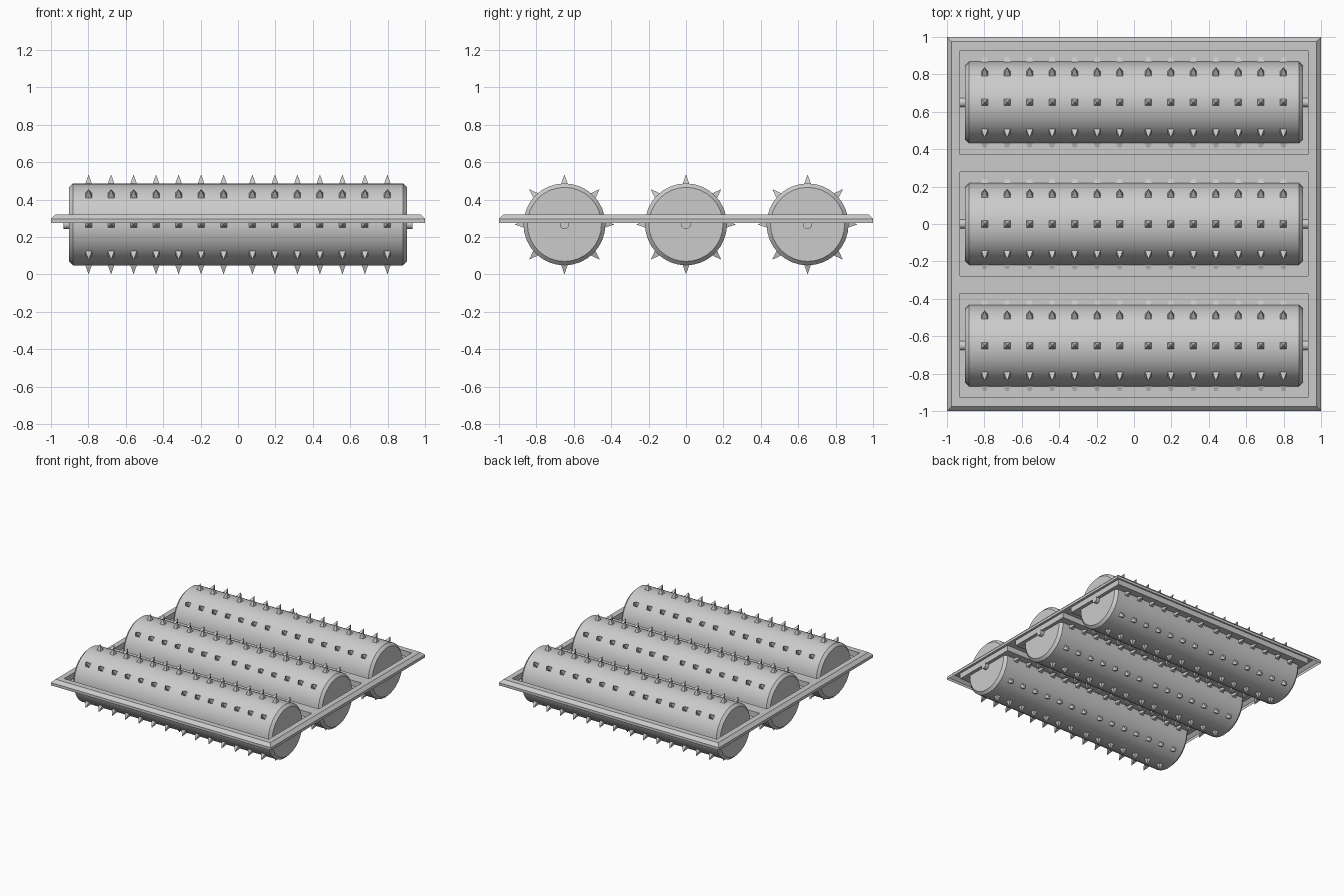
import bpy, bmesh, math
from mathutils import Matrix, Vector

if "Cube" in bpy.data.objects:
    bpy.data.objects.remove(bpy.data.objects["Cube"])

ROW_Y = (-0.65, 0.0, 0.65)      # drum centres
AXIS_Z = 0.268
DRUM_R, DRUM_X = 0.219, 0.903
TIP_R = 0.267

grey = bpy.data.materials.new("light_grey")
grey.diffuse_color = (0.6, 0.6, 0.6, 1)
grey.use_nodes = True
grey.node_tree.nodes["Principled BSDF"].inputs["Base Color"].default_value = grey.diffuse_color


def finish(name, bm, smooth=False):
    bmesh.ops.remove_doubles(bm, verts=bm.verts, dist=1e-5)
    bmesh.ops.recalc_face_normals(bm, faces=bm.faces)
    mesh = bpy.data.meshes.new(name)
    bm.to_mesh(mesh)
    bm.free()
    mesh.materials.append(grey)
    ob = bpy.data.objects.new(name, mesh)
    bpy.context.collection.objects.link(ob)
    if smooth:
        bpy.ops.object.select_all(action='DESELECT')
        ob.select_set(True)
        bpy.context.view_layer.objects.active = ob
        bpy.ops.object.shade_smooth_by_angle(angle=math.radians(30))
    return ob


def lathe_x(name, profile, y, sides=32):
    """Closed solid turned around the x axis from (x, radius) points."""
    bm = bmesh.new()
    rings = []
    for x, r in profile:
        rings.append([bm.verts.new((x, y + r * math.sin(2 * math.pi * i / sides),
                                    AXIS_Z + r * math.cos(2 * math.pi * i / sides)))
                      for i in range(sides)])
    for a, b in zip(rings, rings[1:]):
        for i in range(sides):
            j = (i + 1) % sides
            bm.faces.new((a[i], a[j], b[j], b[i]))
    bm.faces.new(rings[0])
    bm.faces.new(rings[-1])
    return finish(name, bm, True)


def rect(x0, x1, y0, y1, z):
    return [Vector(p) for p in ((x0, y0, z), (x1, y0, z), (x1, y1, z), (x0, y1, z))]


# Tray frame: thin shell with a chamfered rim and three sunken pockets
Z_LOW, Z_MID, Z_TOP, Z_FLOOR = 0.275, 0.297, 0.322, 0.277
bm = bmesh.new()


def face(points):
    bm.faces.new([bm.verts.new(p) for p in points])


def band(a, b):
    for i in range(4):
        j = (i + 1) % 4
        face((a[i], a[j], b[j], b[i]))


xs = (-0.975, -0.93, 0.93, 0.975)
ys = [-0.975] + [y + s * 0.278 for y in ROW_Y for s in (-1, 1)] + [0.975]
for i in range(3):
    for j in range(7):
        cell = (xs[i], xs[i + 1], ys[j], ys[j + 1])
        top = rect(*cell, Z_TOP)
        if i == 1 and j % 2 == 1:
            floor = rect(*cell, Z_FLOOR)
            band(top, floor)
            face(floor)
        else:
            face(top)
rim_top = rect(-0.975, 0.975, -0.975, 0.975, Z_TOP)
rim_mid = rect(-1, 1, -1, 1, Z_MID)
rim_low = rect(-1, 1, -1, 1, Z_LOW)
band(rim_top, rim_mid)
band(rim_mid, rim_low)
finish("tray_frame", bm)

# Rollers: chamfered drum, axle and eight rows of pyramid spikes
spike_x = [s * (0.077 + 0.1203 * k) for k in range(7) for s in (-1, 1)]
for n, y in enumerate(ROW_Y, 1):
    c = 0.021
    lathe_x(f"drum_{n}", [(-DRUM_X, DRUM_R - c), (-DRUM_X + c, DRUM_R),
                          (DRUM_X - c, DRUM_R), (DRUM_X, DRUM_R - c)], y)
    lathe_x(f"axle_{n}", [(-0.934, 0.025), (0.934, 0.025)], y, 16)

    bm = bmesh.new()
    low, depth = DRUM_R - 0.008, TIP_R - DRUM_R + 0.008
    for k in range(8):
        turn = Matrix.Rotation(k * math.pi / 4, 4, 'X')
        for x in spike_x:
            m = (Matrix.Translation((x, y, AXIS_Z)) @ turn
                 @ Matrix.Translation((0, 0, low + depth / 2))
                 @ Matrix.Rotation(math.pi / 4, 4, 'Z'))
            bmesh.ops.create_cone(bm, cap_ends=True, segments=4, radius1=0.028,
                                  radius2=0, depth=depth, matrix=m)
    finish(f"spikes_{n}", bm)
